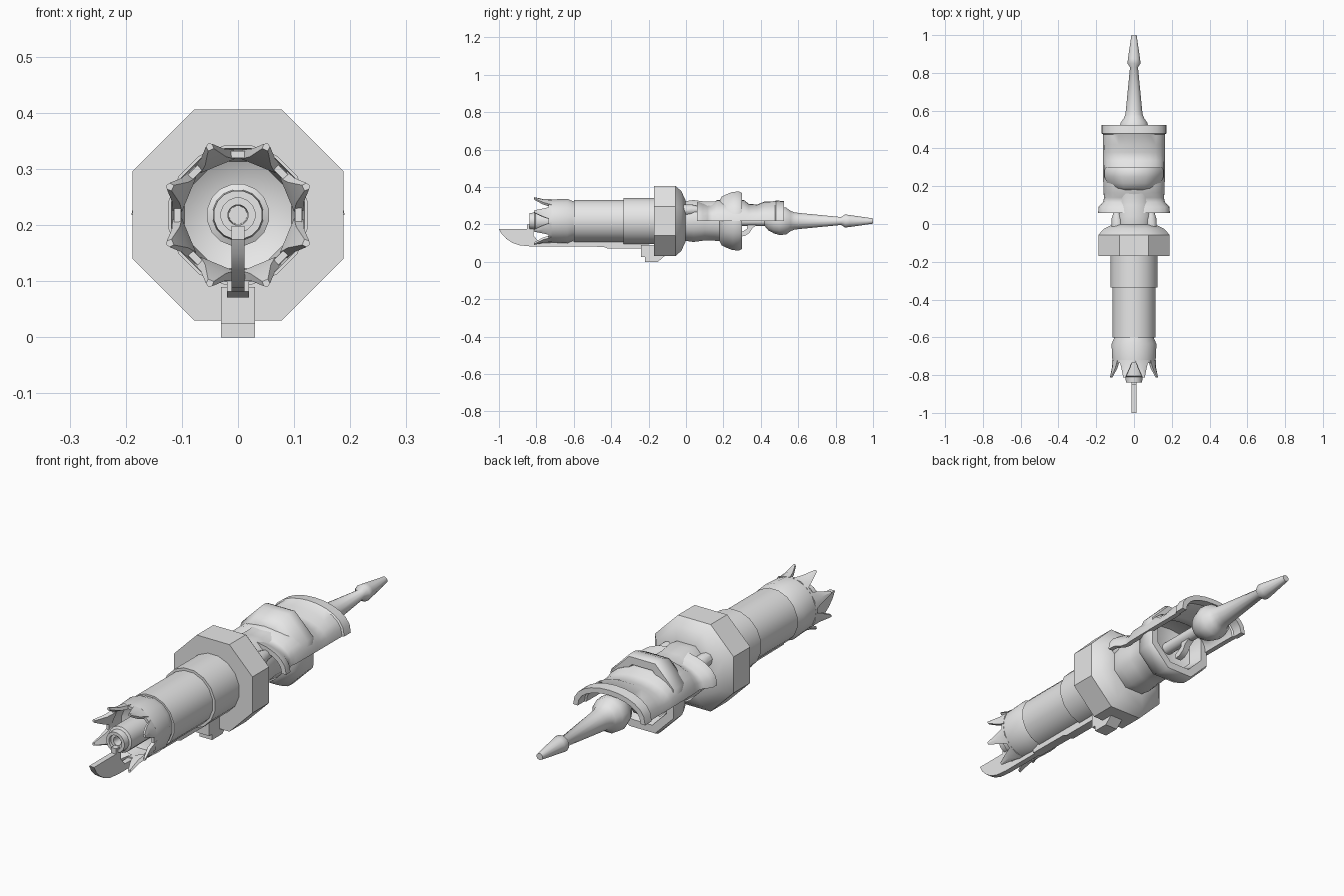
import bpy, bmesh, math
from mathutils import Vector

if "Cube" in bpy.data.objects:
    bpy.data.objects.remove(bpy.data.objects["Cube"])

AXIS_Z = 0.218
grey = bpy.data.materials.new("light_grey")
grey.diffuse_color = (0.8, 0.8, 0.8, 1)
grey.use_nodes = True
grey.node_tree.nodes["Principled BSDF"].inputs["Base Color"].default_value = grey.diffuse_color


def finish(name, bm, angle=35):
    """Turn a bmesh into a named, shaded object."""
    bmesh.ops.remove_doubles(bm, verts=bm.verts, dist=1e-5)
    bmesh.ops.recalc_face_normals(bm, faces=bm.faces)
    me = bpy.data.meshes.new(name)
    bm.to_mesh(me)
    bm.free()
    me.materials.append(grey)
    ob = bpy.data.objects.new(name, me)
    bpy.context.collection.objects.link(ob)
    bpy.ops.object.select_all(action='DESELECT')
    ob.select_set(True)
    bpy.context.view_layer.objects.active = ob
    if angle:
        bpy.ops.object.shade_smooth_by_angle(angle=math.radians(angle))
    return ob


def loft(bm, rings, closed=True):
    """Bridge rings of points with quads."""
    vr = [[bm.verts.new(p) for p in r] for r in rings]
    n = len(vr[0])
    for a, b in zip(vr, vr[1:]):
        for i in range(n if closed else n - 1):
            j = (i + 1) % n
            bm.faces.new((a[i], a[j], b[j], b[i]))
    return vr


def lathe(name, prof, n=16, x=0, z=AXIS_Z, angle=35):
    """Revolve (y, radius) pairs about the long axis, flat side up."""
    bm = bmesh.new()
    k = 1 / math.cos(math.pi / n)
    rings = []
    for y, r in prof:
        rings.append([Vector((x + r * k * math.cos((i + .5) * 2 * math.pi / n), y,
                              z + r * k * math.sin((i + .5) * 2 * math.pi / n)))
                      for i in range(n)])
    vr = loft(bm, rings)
    for ring in (vr[0], vr[-1]):
        bm.faces.new(ring)
    return finish(name, bm, angle)


def plate(name, outline, half):
    """Extrude a (y, z) outline sideways to +-half."""
    bm = bmesh.new()
    vr = loft(bm, [[(s * half, y, z) for y, z in outline] for s in (-1, 1)])
    for ring in vr:
        bm.faces.new(ring)
    return finish(name, bm, 30)


# Barrel and its thicker sleeve
lathe("barrel", [(-.60, .113), (-.32, .113)])
lathe("barrel_sleeve", [(-.335, .124), (-.16, .124)])

# Flared muzzle cup, open at the front
lathe("muzzle", [(-.59, .104), (-.605, .106), (-.635, .119), (-.735, .114),
                 (-.735, .102), (-.66, .095), (-.64, .06)])

# Crown of eight outward-flaring teeth
bm = bmesh.new()
for i in range(8):
    a0 = (i + .5) * math.pi / 4

    def polar(r, y, da):
        a = a0 + math.radians(da)
        return Vector((r * math.cos(a), y, AXIS_Z + r * math.sin(a)))
    stations = [(-.72, .117, .100, 19), (-.765, .120, .106, 11), (-.812, .135, .126, 2.5)]
    vr = loft(bm, [[polar(o, y, -w), polar(o + .003, y, 0), polar(o, y, w),
                    polar(q, y, w), polar(q, y, -w)] for y, o, q, w in stations])
    bm.faces.new(vr[0])
    bm.faces.new(vr[-1])
finish("crown_teeth", bm, 30)

# Stepped inner tube with a bore
lathe("inner_tube", [(-.64, .055), (-.805, .055), (-.81, .045), (-.838, .043), (-.838, .030),
                     (-.825, .030), (-.825, .018), (-.77, .016)])

# Blade under the barrel, its post, rail and mounting block
plate("blade", [(-1, .175), (-.985, .148), (-.96, .122), (-.93, .102), (-.89, .088), (-.83, .082),
                (-.60, .082), (-.60, .11), (-.79, .11), (-.815, .14), (-.815, .198),
                (-.85, .198), (-.85, .175)], .012)
plate("under_rail", [(-.64, .082), (-.44, .080), (-.42, .071), (-.20, .071),
                     (-.20, .11), (-.64, .11)], .02)
plate("mount_block", [(-.24, .025), (-.22, .025), (-.22, 0), (-.15, 0), (-.115, .03),
                      (-.115, .09), (-.24, .09)], .03)

# Octagonal collar with a chamfered back
lathe("octagon_collar", [(-.17, .188), (-.057, .188), (-.025, .16), (-.002, .11)], 8)

# Rear body swelling into an open cup
lathe("rear_body", [(-.01, .105), (.04, .112), (.10, .104), (.14, .104), (.18, .108), (.19, .130),
                    (.215, .142), (.25, .156), (.285, .157), (.30, .150), (.30, .118),
                    (.24, .105), (.22, .05)], 8, angle=50)

# Pair of pegs joining the collar to the shell
for s, side in ((-1, "left"), (1, "right")):
    lathe(side + "_peg", [(-.04, .028), (.03, .028), (.05, .022), (.10, .018)], 10,
          x=s * .09, z=.277)

# Arched upper shell: (y, half width, height above the axis)
shell = [(.058, .190, .108), (.09, .188, .098), (.115, .165, .088), (.14, .158, .092),
         (.165, .162, .112), (.31, .164, .112), (.335, .164, .092), (.38, .164, .088),
         (.42, .164, .104), (.475, .165, .106), (.48, .172, .110), (.525, .172, .106)]
bm = bmesh.new()
rings = []
N = 12
for y, a, h in shell:
    arc = []
    for t, order in ((0, range(N + 1)), (.022, range(N, -1, -1))):
        for i in order:
            c, s = math.cos(math.pi * i / N), math.sin(math.pi * i / N)
            arc.append((c * (a - t), y, .218 + (h - t) * s ** .85))
    rings.append(arc)
vr = loft(bm, rings)
for ring in (vr[0], vr[-1]):
    for i in range(N):
        bm.faces.new((ring[i], ring[i + 1], ring[2 * N - i], ring[2 * N + 1 - i]))
finish("upper_shell", bm, 40)

# Rear spindle, knob and needle with an arrow-shaped tip
lathe("needle", [(.21, .026), (.42, .026), (.44, .05), (.47, .066), (.50, .075), (.535, .072),
                 (.56, .054), (.58, .046), (.605, .043), (.83, .021), (.85, .035),
                 (.875, .032), (1, .014)], 12, angle=45)

# Small curved strut from the cup to the spindle
plate("curved_strut", [(.29, .135), (.315, .138), (.34, .155), (.355, .18), (.385, .20),
                       (.385, .215), (.33, .205), (.325, .175), (.29, .155)], .014)
